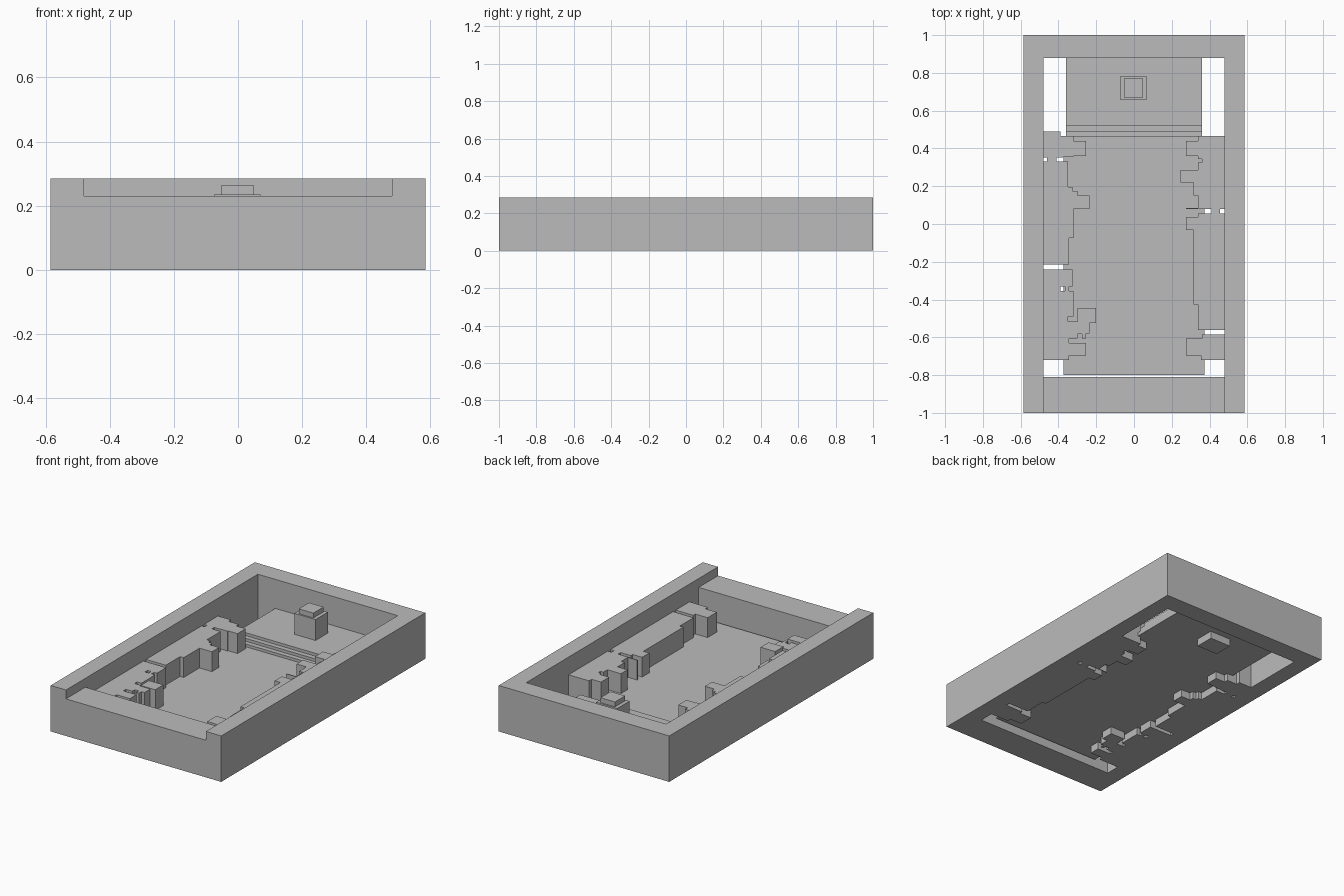
import bpy, bmesh

if "Cube" in bpy.data.objects:
    bpy.data.objects.remove(bpy.data.objects["Cube"])

stone = bpy.data.materials.new("stone_grey")
stone.diffuse_color = (0.5, 0.5, 0.5, 1)
stone.use_nodes = True
stone.node_tree.nodes["Principled BSDF"].inputs["Base Color"].default_value = stone.diffuse_color


def prism(name, pts, z0, z1):
    """Extrude a flat outline from z0 to z1."""
    bm = bmesh.new()
    face = bm.faces.new([bm.verts.new((x, y, z0)) for x, y in pts])
    top = bmesh.ops.extrude_face_region(bm, geom=[face])
    for v in top["geom"]:
        if isinstance(v, bmesh.types.BMVert):
            v.co.z = z1
    bmesh.ops.recalc_face_normals(bm, faces=bm.faces)
    me = bpy.data.meshes.new(name)
    bm.to_mesh(me)
    bm.free()
    me.materials.append(stone)
    ob = bpy.data.objects.new(name, me)
    bpy.context.collection.objects.link(ob)
    return ob


def box(name, x0, x1, y0, y1, z0, z1):
    return prism(name, [(x0, y0), (x1, y0), (x1, y1), (x0, y1)], z0, z1)


def ledge(name, wall_x, bands, y_end):
    """Raised ledge along a wall; bands are (start y, inner edge x), going forwards."""
    pts = [(wall_x, bands[0][0])]
    ends = [b[0] for b in bands[1:]] + [y_end]
    for (y, x), ye in zip(bands, ends):
        pts += [(x, y), (x, ye)]
    pts.append((wall_x, y_end))
    return prism(name, pts, 0, LEDGE_TOP)


H = 0.285
LEDGE_TOP = 0.175
INNER = 0.48

# Outer walls, with an open middle and a lowered front
walls = box("outer_walls", -0.585, 0.585, -1, 1, 0, H)
cutters = [box("interior_cutter", -INNER, INNER, -0.81, 0.88, -0.1, 0.5),
           box("front_notch_cutter", -INNER, INNER, -1.1, -0.7, 0.23, 0.5)]
for c in cutters:
    mod = walls.modifiers.new(c.name, 'BOOLEAN')
    mod.operation = 'DIFFERENCE'
    mod.solver = 'EXACT'
    mod.object = c
    c.hide_render = True
    c.hide_set(True)

# Floor, with two steps and a platform at the back, as one side profile
profile = [(-0.8, 0.046), (0.88, 0.046), (0.88, 0.105), (0.52, 0.105), (0.52, 0.087),
           (0.49, 0.087), (0.49, 0.069), (0.46, 0.069), (0.46, 0.052), (-0.8, 0.052)]
floor = prism("floor_and_steps", profile, -0.36, 0.36)
for v in floor.data.vertices:
    a, b, c = v.co
    v.co = (c, a, b)
# Narrow floor margins beyond the steps
for s, n in ((-1, "left"), (1, "right")):
    xs = sorted((0.36 * s, 0.373 * s))
    box(n + "_floor_margin", xs[0], xs[1], -0.8, 0.46, 0.046, 0.052)

# Pedestal and its cap
box("pedestal", -0.075, 0.07, 0.66, 0.78, 0, 0.235)
box("pedestal_cap", -0.052, 0.048, 0.67, 0.77, 0.235, 0.265)

# Left ledges
ledge("left_back_ledge", -INNER,
      [(0.49, -0.39), (0.465, -0.32), (0.44, -0.255), (0.36, -0.32), (0.355, -0.375)], 0.353)
ledge("left_middle_ledge", -INNER,
      [(0.33, -0.35), (0.195, -0.325), (0.175, -0.3), (0.15, -0.235), (0.08, -0.32),
       (-0.075, -0.345)], -0.215)
ledge("left_front_ledge", -INNER,
      [(-0.24, -0.325), (-0.33, -0.39), (-0.355, -0.32), (-0.49, -0.35), (-0.515, -0.235),
       (-0.58, -0.255), (-0.605, -0.275), (-0.582, -0.3), (-0.605, -0.345),
       (-0.63, -0.255), (-0.695, -0.345)], -0.72)
box("left_inner_post", -0.365, -0.345, -0.355, -0.33, 0, LEDGE_TOP)
box("left_block", -0.3, -0.2, -0.525, -0.445, 0, LEDGE_TOP + 0.005)
box("left_bridge", -0.46, -0.41, 0.33, 0.353, 0, LEDGE_TOP)

# Right ledges
ledge("right_back_ledge", INNER,
      [(0.465, 0.34), (0.44, 0.275), (0.36, 0.34), (0.345, 0.36), (0.325, 0.34),
       (0.285, 0.247), (0.22, 0.315), (0.15, 0.34), (0.085, 0.275)], 0.08)
ledge("right_middle_ledge", INNER,
      [(0.055, 0.34), (0.037, 0.275), (-0.033, 0.315), (-0.425, 0.34)], -0.56)
ledge("right_front_ledge", INNER,
      [(-0.585, 0.36), (-0.605, 0.275), (-0.695, 0.355)], -0.72)
box("right_bridge", 0.41, 0.455, 0.055, 0.08, 0, LEDGE_TOP)
